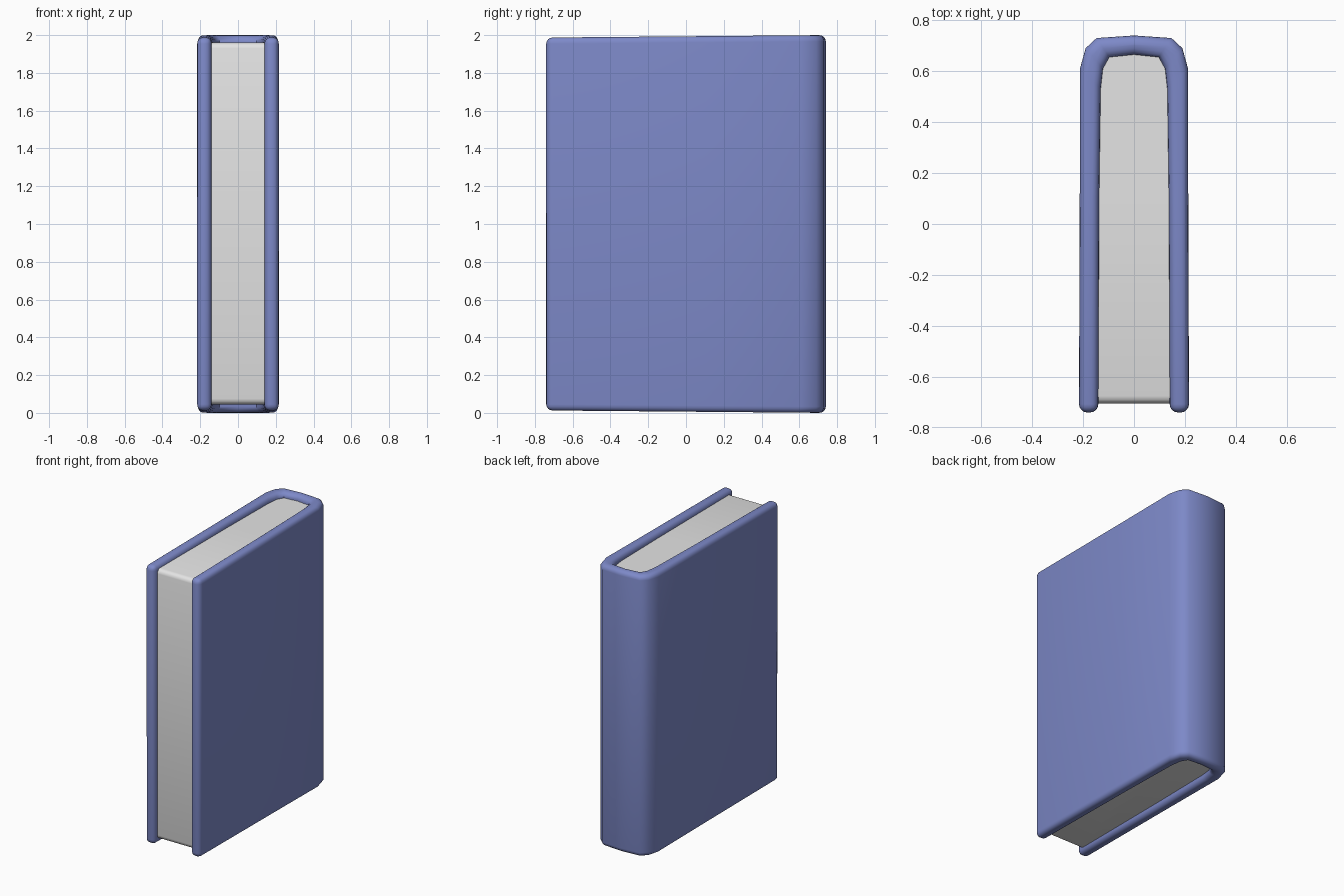
import bpy, bmesh, math

if "Cube" in bpy.data.objects:
    bpy.data.objects.remove(bpy.data.objects["Cube"])

def material(name, rgb):
    m = bpy.data.materials.new(name)
    m.diffuse_color = (*rgb, 1)
    m.use_nodes = True
    m.node_tree.nodes["Principled BSDF"].inputs["Base Color"].default_value = m.diffuse_color
    return m

def finish(name, bm, mat):
    bmesh.ops.recalc_face_normals(bm, faces=bm.faces[:])
    for f in bm.faces:
        f.smooth = True
    me = bpy.data.meshes.new(name)
    bm.to_mesh(me)
    bm.free()
    me.materials.append(mat)
    ob = bpy.data.objects.new(name, me)
    bpy.context.collection.objects.link(ob)
    return ob

def mirror(half):
    # half profile runs from the fore edge to the spine centre
    return half + [(-x, y) for x, y in reversed(half[:-1])]

blue = material("cover blue", (0.205, 0.25, 0.58))
paper = material("paper grey", (0.78, 0.78, 0.78))

outer = mirror([(0.216, -0.74), (0.213, 0.1), (0.212, 0.61), (0.19, 0.69),
                (0.147, 0.73), (0, 0.74)])
inner = mirror([(0.14, -0.74), (0.137, 0.1), (0.131, 0.53), (0.122, 0.61),
                (0.097, 0.655), (0, 0.665)])

# Cover: U-shaped strip around the pages, a little shorter at the fore edge
bm = bmesh.new()
def ring(pts, top):
    out = []
    for x, y in pts:
        inset = 0.013 * (0.74 - y) / 1.48
        out.append(bm.verts.new((x, y, 2 - inset if top else inset)))
    return out
ob_, ot, ib, it = ring(outer, 0), ring(outer, 1), ring(inner, 0), ring(inner, 1)
for i in range(len(outer) - 1):
    for a, b in ((ob_, ot), (ot, it), (it, ib), (ib, ob_)):
        bm.faces.new((a[i], a[i + 1], b[i + 1], b[i]))
for i in (0, -1):
    bm.faces.new((ob_[i], ot[i], it[i], ib[i]))
cover = finish("cover", bm, blue)
bev = cover.modifiers.new("rounded edges", 'BEVEL')
bev.width = 0.033
bev.segments = 4
bev.limit_method = 'ANGLE'
bev.angle_limit = math.radians(60)
bev.use_clamp_overlap = False

# Page block: fills the cover, with softened fore-edge ends
prof = mirror([(0.145, -0.705), (0.142, 0.1), (0.136, 0.53), (0.127, 0.615),
               (0.101, 0.66), (0, 0.67)])
bm = bmesh.new()
lo = [bm.verts.new((x, y, 0.045)) for x, y in prof]
hi = [bm.verts.new((x, y, 1.96)) for x, y in prof]
n = len(prof)
for i in range(n):
    j = (i + 1) % n
    bm.faces.new((lo[i], lo[j], hi[j], hi[i]))
bm.faces.new(lo)
bm.faces.new(hi)
front = [e for e in bm.edges if all(v.co.y < -0.7 for v in e.verts)
         and abs(e.verts[0].co.z - e.verts[1].co.z) < 0.01]
bmesh.ops.bevel(bm, geom=front, offset=0.03, segments=3, profile=0.5, affect='EDGES')
pages = finish("pages", bm, paper)

# Keep hard folds crisp, the rest smooth
for o, ang in ((cover, 50), (pages, 40)):
    bpy.ops.object.select_all(action='DESELECT')
    o.select_set(True)
    bpy.context.view_layer.objects.active = o
    if o is cover:
        bpy.ops.object.modifier_apply(modifier="rounded edges")
    bpy.ops.object.shade_smooth_by_angle(angle=math.radians(ang))
